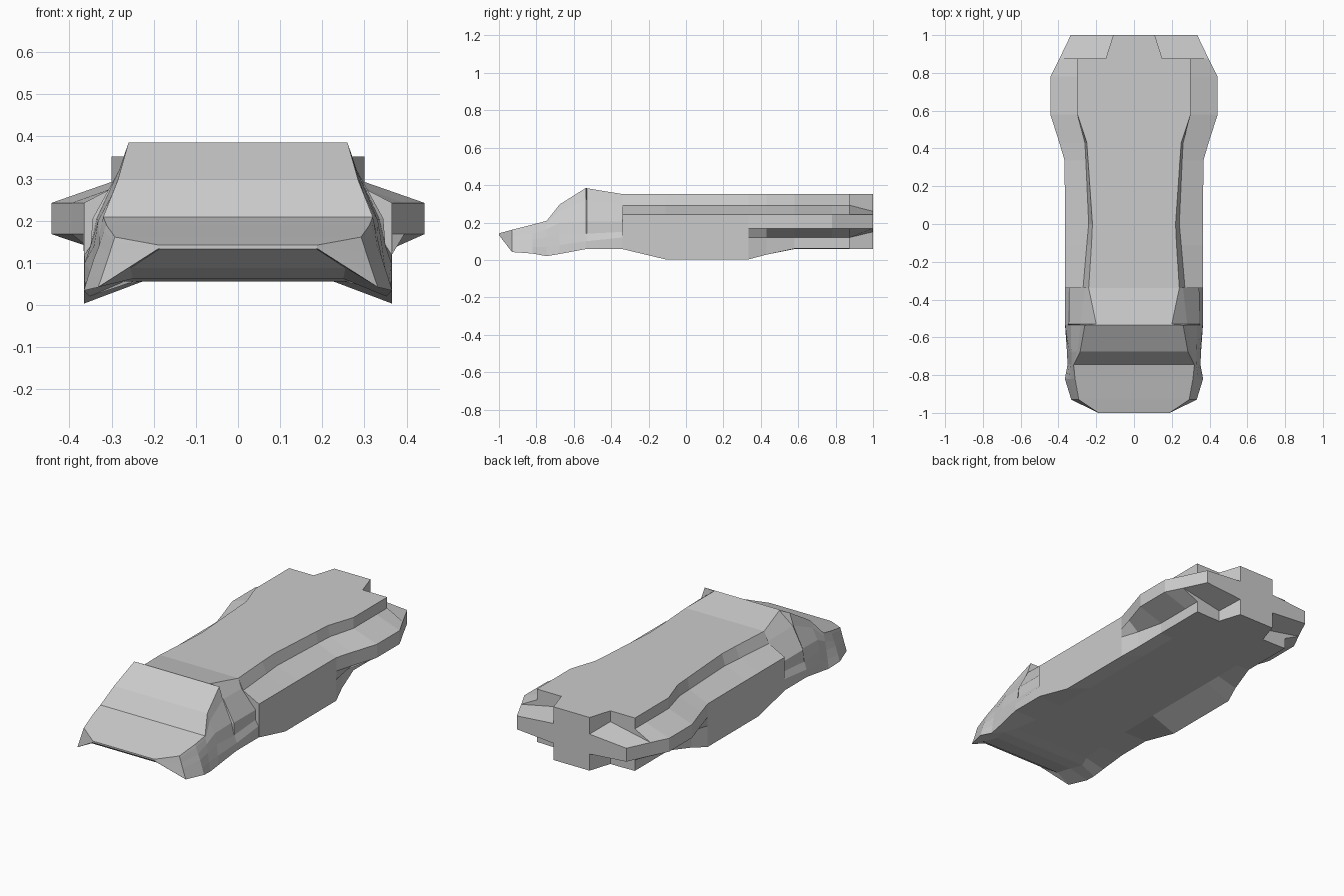
import bpy, bmesh


def loft(name, sections):
    """Skin mirrored half sections (y, [(x, z) from deck edge down to keel edge])."""
    bm = bmesh.new()
    rings = []
    for y, pts in sections:
        loop = [(x, z) for x, z in pts] + [(-x, z) for x, z in reversed(pts)]
        rings.append([bm.verts.new((x, y, z)) for x, z in loop])
    n = len(rings[0])
    for a, b in zip(rings, rings[1:]):
        for i in range(n):
            j = (i + 1) % n
            bm.faces.new((a[i], a[j], b[j], b[i]))
    bm.faces.new(rings[0])
    bm.faces.new(rings[-1])
    bmesh.ops.remove_doubles(bm, verts=bm.verts, dist=0.0005)
    bmesh.ops.triangulate(bm, faces=[f for f in bm.faces if len(f.verts) > 4])
    bmesh.ops.recalc_face_normals(bm, faces=bm.faces)
    me = bpy.data.meshes.new(name)
    bm.to_mesh(me)
    bm.free()
    ob = bpy.data.objects.new(name, me)
    bpy.context.collection.objects.link(ob)
    return ob


# Main hull: y, deck edge, deck foot, flange half width, lower slab half width, skirt bottom
stations = [
    (1.000, 0.11, 0.11, 0.335, 0.11, 0.06),
    (0.875, 0.15, 0.15, 0.395, 0.15, 0.06),
    (0.875, 0.30, 0.30, 0.395, 0.30, 0.06),
    (0.780, 0.30, 0.30, 0.443, 0.30, 0.06),
    (0.580, 0.30, 0.30, 0.443, 0.30, 0.06),
    (0.430, 0.25, 0.26, 0.395, 0.335, 0.028),
    (0.335, 0.243, 0.255, 0.367, 0.366, 0.003),
    (0.000, 0.22, 0.24, 0.366, 0.366, 0.003),
    (-0.110, 0.225, 0.25, 0.366, 0.366, 0.003),
    (-0.340, 0.24, 0.27, 0.366, 0.366, 0.058),
]
hull = []
for y, deck, foot, flange, low, zlow in stations:
    rear = y > 0.95
    keel = min(0.22, low)
    hull.append((y, [(deck, 0.352), (foot, 0.26 if rear else 0.292),
                     (flange, 0.242), (flange, 0.168),
                     (low, 0.15 if rear else 0.12), (low, zlow), (keel, 0.058)]))
loft("main_hull", hull)

# Cab and nose: from the step at the shoulder forward to the sharp lip
cab = [
    (-0.340, [(0.24, 0.352), (0.26, 0.30), (0.345, 0.205), (0.345, 0.15), (0.364, 0.12), (0.365, 0.058), (0.22, 0.058)]),
    (-0.530, [(0.20, 0.383), (0.282, 0.32), (0.345, 0.205), (0.35, 0.14), (0.364, 0.10), (0.365, 0.058), (0.22, 0.058)]),
    (-0.535, [(0.26, 0.385), (0.282, 0.32), (0.335, 0.205), (0.35, 0.14), (0.364, 0.10), (0.365, 0.058), (0.22, 0.058)]),
    (-0.675, [(0.285, 0.297), (0.30, 0.26), (0.332, 0.20), (0.342, 0.14), (0.35, 0.08), (0.355, 0.032), (0.24, 0.058)]),
    (-0.745, [(0.32, 0.209), (0.323, 0.195), (0.33, 0.165), (0.337, 0.12), (0.345, 0.07), (0.352, 0.02), (0.27, 0.056)]),
    (-0.820, [(0.312, 0.189), (0.318, 0.175), (0.33, 0.14), (0.342, 0.11), (0.355, 0.07), (0.366, 0.034), (0.25, 0.062)]),
    (-0.930, [(0.292, 0.161), (0.296, 0.15), (0.304, 0.125), (0.312, 0.10), (0.322, 0.07), (0.332, 0.042), (0.255, 0.088)]),
    (-1.000, [(0.188, 0.142), (0.188, 0.140), (0.188, 0.138), (0.188, 0.137), (0.188, 0.136), (0.188, 0.134), (0.186, 0.133)]),
]
loft("cab_and_nose", cab)
